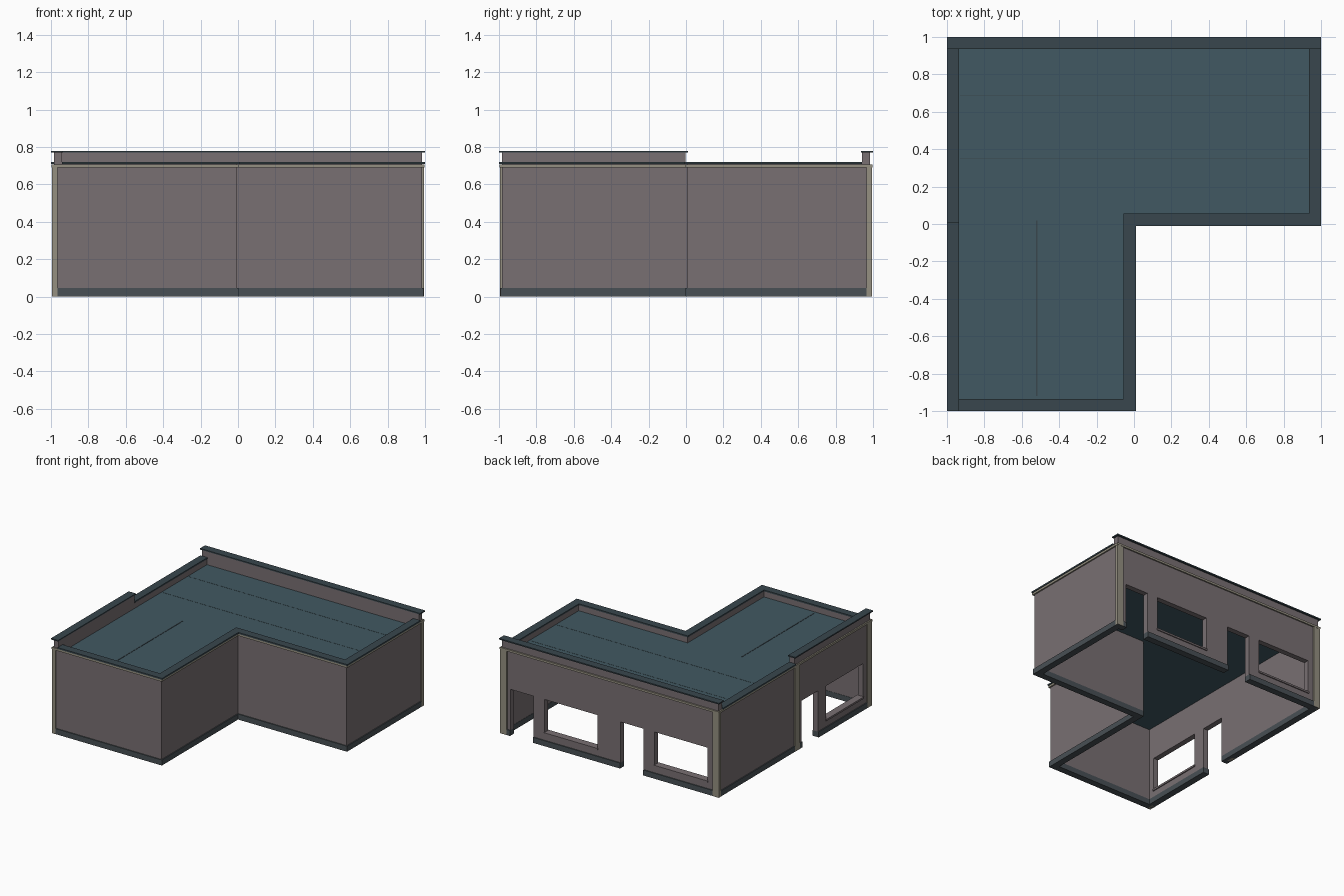
import bpy, bmesh

if "Cube" in bpy.data.objects:
    bpy.data.objects.remove(bpy.data.objects["Cube"])

def material(name, rgb):
    m = bpy.data.materials.new(name)
    m.diffuse_color = (*rgb, 1)
    m.use_nodes = True
    m.node_tree.nodes["Principled BSDF"].inputs["Base Color"].default_value = m.diffuse_color
    return m

WALL = material("wall_plaster", (0.19, 0.16, 0.17))
ROOF = material("roof_blue", (0.053, 0.098, 0.122))
CAP = material("cap_slate", (0.04, 0.062, 0.075))
BASE = material("base_grey", (0.065, 0.08, 0.09))
TRIM = material("trim_beige", (0.30, 0.28, 0.22))

def finish(name, bm, mat):
    bmesh.ops.recalc_face_normals(bm, faces=bm.faces)
    me = bpy.data.meshes.new(name)
    bm.to_mesh(me)
    bm.free()
    ob = bpy.data.objects.new(name, me)
    bpy.context.collection.objects.link(ob)
    if mat:
        me.materials.append(mat)
    return ob

def boxes(name, items, mat=None):
    """Boxes given as (x0, x1, y0, y1, z0, z1)."""
    bm = bmesh.new()
    for x0, x1, y0, y1, z0, z1 in items:
        vs = bmesh.ops.create_cube(bm, size=1)["verts"]
        for v in vs:
            v.co = (x1 if v.co.x > 0 else x0, y1 if v.co.y > 0 else y0,
                    z1 if v.co.z > 0 else z0)
    return finish(name, bm, mat)

def ell(d):
    """L-shaped outline, moved inwards by d."""
    return [(-1 + d, -1 + d), (.01 - d, -1 + d), (.01 - d, -.01 + d),
            (1 - d, -.01 + d), (1 - d, 1 - d), (-1 + d, 1 - d)]

def ring(name, d0, d1, z0, z1, mat):
    """L-shaped band between two inset outlines."""
    bm = bmesh.new()
    loops = [[bm.verts.new((x, y, z)) for x, y in ell(d)]
             for d, z in ((d0, z0), (d0, z1), (d1, z1), (d1, z0))]
    for a, b in zip(loops, loops[1:] + loops[:1]):
        for i in range(6):
            j = (i + 1) % 6
            bm.faces.new((a[i], a[j], b[j], b[i]))
    return finish(name, bm, mat)

# openings: two bays on the back, one bay on the left of the front wing
HEAD, SILL = 0.38, 0.11
cuts, sills = [], []
for bay in (-1, 0):
    cuts += [(bay + .115, bay + .595, .85, 1.1, SILL, HEAD),
             (bay + .695, bay + .905, .85, 1.1, -.1, HEAD)]
    sills.append((bay + .11, bay + .60, .932, .993, SILL - .015, SILL))
cuts += [(-1.1, -.85, -.89, -.41, SILL, HEAD), (-1.1, -.85, -.305, -.095, -.1, HEAD)]
sills.append((-.993, -.932, -.895, -.405, SILL - .015, SILL))
cutter = boxes("opening_cutter", cuts)

# walls and plinth, cut by the openings
walls = ring("walls", .015, .06, .045, .71, WALL)
plinth = ring("plinth", .007, .062, 0, .045, BASE)
for ob in (walls, plinth):
    mod = ob.modifiers.new("openings", 'BOOLEAN')
    mod.operation, mod.solver, mod.object = 'DIFFERENCE', 'EXACT', cutter
    bpy.context.view_layer.objects.active = ob
    bpy.ops.object.modifier_apply(modifier=mod.name)
bpy.data.objects.remove(cutter)
boxes("window_sills", sills, WALL)

# cornice band and pilasters
ring("cornice_band", .004, .02, .69, .707, TRIM)
boxes("pilasters", [(-.994, -.935, .965, .994, 0, .69), (.935, .994, .965, .994, 0, .69),
                    (-.994, -.965, -.06, .003, 0, .69), (-.994, -.965, -.994, -.935, 0, .69)], TRIM)

# roof deck with seams
bm = bmesh.new()
deck = bm.faces.new([bm.verts.new((x, y, .65)) for x, y in ell(.058)])
up = bmesh.ops.extrude_face_region(bm, geom=[deck])["geom"]
bmesh.ops.translate(bm, vec=(0, 0, .01), verts=[v for v in up if isinstance(v, bmesh.types.BMVert)])
if deck.is_valid is False or len(bm.faces) < 8:
    bm.faces.new([v for v in bm.verts if v.co.z < .655])
finish("roof_deck", bm, ROOF)
boxes("roof_seams", [(-.525, -.515, -.92, .02, .659, .662),
                     (-.93, .93, .348, .351, .659, .661),
                     (-.93, .93, .688, .691, .659, .661)], CAP)

# raised parapets on the back and on the left of the front wing
boxes("raised_parapets", [(-.985, .985, .94, .985, .71, .77),
                          (-.985, -.94, -.985, -.003, .71, .77)], WALL)
boxes("raised_caps", [(-1, 1, .935, 1, .77, .78), (-1, -.935, -1, .01, .77, .78)], CAP)

# low caps on the other walls
boxes("low_caps", [(-.94, .01, -1, -.935, .708, .72), (-.055, .01, -.935, .055, .708, .72),
                   (.01, 1, -.01, .055, .708, .72), (.935, 1, .055, .94, .708, .72),
                   (-1, -.935, -.003, .94, .708, .72)], CAP)
